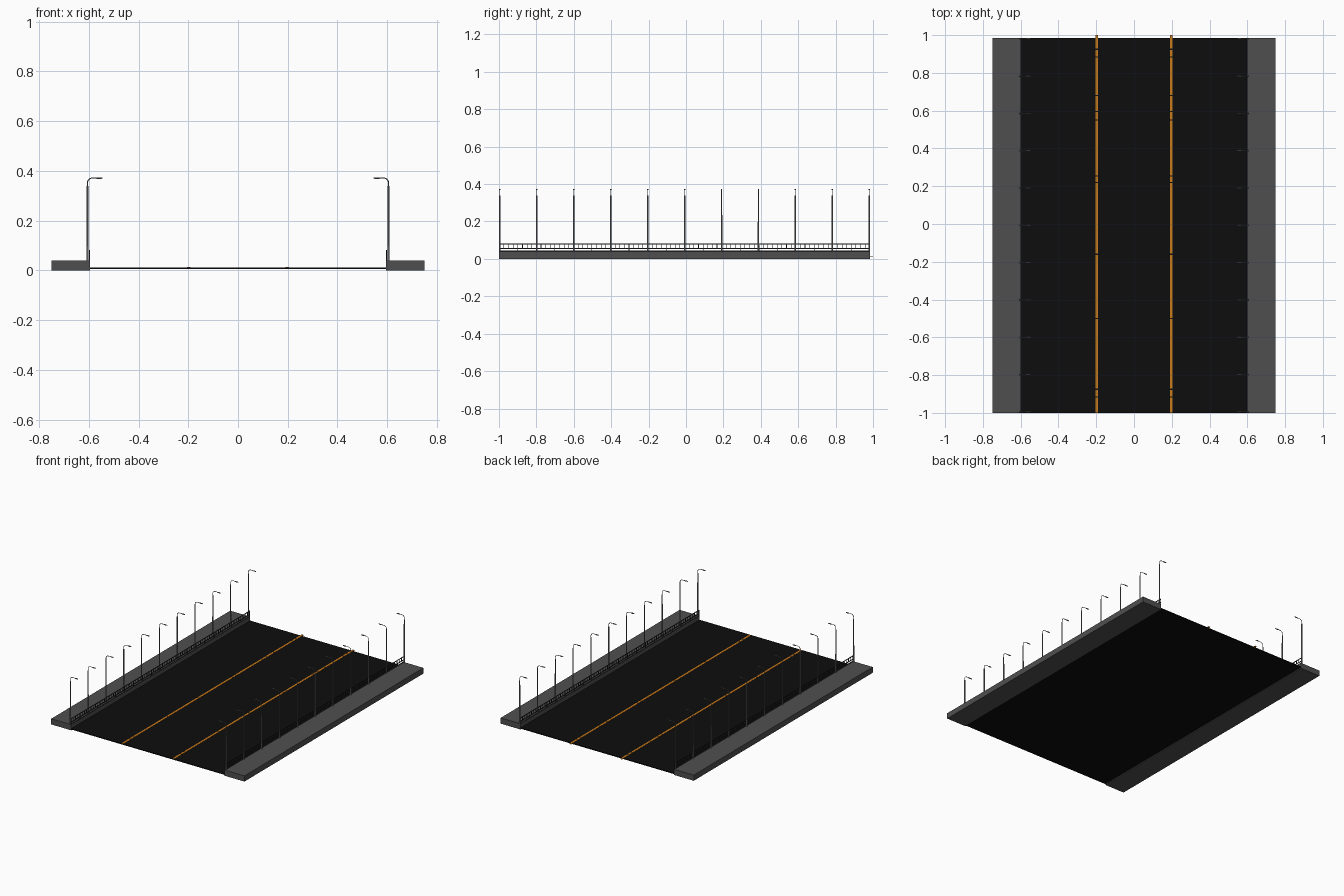
import bpy, bmesh, math
from mathutils import Matrix, Vector

if "Cube" in bpy.data.objects:
    bpy.data.objects.remove(bpy.data.objects["Cube"], do_unlink=True)


def material(name, rgb):
    m = bpy.data.materials.new(name)
    m.use_nodes = True
    m.diffuse_color = (*rgb, 1)
    m.node_tree.nodes["Principled BSDF"].inputs["Base Color"].default_value = (*rgb, 1)
    return m


ASPHALT = material("black asphalt", (0.004, 0.004, 0.004))
CONCRETE = material("grey concrete", (0.078, 0.078, 0.078))
ORANGE = material("orange paint", (0.6, 0.2, 0.01))
IRON = material("dark iron", (0.025, 0.025, 0.025))
STEEL = material("grey steel", (0.2, 0.2, 0.2))

START, END = -1.0, 0.985
EDGE = 0.595
KERB_TOP = 0.04


def add_box(bm, lo, hi):
    lo, hi = Vector(lo), Vector(hi)
    bmesh.ops.create_cube(bm, size=1, matrix=Matrix.Translation((lo + hi) / 2)
                          @ Matrix.Diagonal((*(hi - lo), 1)))


def add_object(name, mesh, mat):
    obj = bpy.data.objects.new(name, mesh)
    bpy.context.scene.collection.objects.link(obj)
    if not mesh.materials:
        mesh.materials.append(mat)
    return obj


def finish(name, bm, mat):
    mesh = bpy.data.meshes.new(name)
    bm.to_mesh(mesh)
    bm.free()
    return add_object(name, mesh, mat)


def boxes(name, mat, spans):
    bm = bmesh.new()
    for lo, hi in spans:
        add_box(bm, lo, hi)
    return finish(name, bm, mat)


# Road slab and lane lines broken by narrow gaps
boxes("road", ASPHALT, [((-EDGE, START, 0.006), (EDGE, END, 0.012))])
breaks = [-1, -0.915, -0.875, -0.5, -0.16, 0.22, 0.255, 0.55, 0.595, 0.68, 0.885, 0.925, 1]
for side, label in ((1, "left"), (-1, "right")):
    x = side * 0.198
    boxes(label + "_lane_line", ORANGE,
          [((x - 0.007, a + 0.003, 0.009), (x + 0.007, b - 0.003 * (b < 1), 0.0135))
           for a, b in zip(breaks, breaks[1:])])


# Fence: continuous rails, close pickets above, wide posts below
def fence_spans(side):
    x = side * (EDGE + 0.003)
    half = 0.002

    def bar(y0, y1, z0, z1):
        return (x - half, y0, z0), (x + half, y1, z1)

    spans = [bar(START, END, z, z + 0.004) for z in (KERB_TOP, 0.054, 0.077)]
    count = 80
    for i in range(count + 1):
        y = START + 0.002 + (END - START - 0.004) * i / count
        bottom = KERB_TOP if i % 4 == 0 else 0.056
        spans.append(bar(y - 0.0015, y + 0.0015, bottom, 0.079))
    return spans


# Street lamp: stout shaft, slim curved arm and flat head
def lamp_mesh():
    curve = bpy.data.curves.new("lamp_arm_path", "CURVE")
    curve.dimensions = "3D"
    curve.bevel_depth = 0.002
    curve.bevel_resolution = 1
    curve.use_fill_caps = True
    bend = 0.018
    points = [(0, 0, 0.33)]
    for i in range(6):
        a = math.pi / 2 * i / 5
        points.append((-bend * (1 - math.cos(a)), 0, 0.353 + bend * math.sin(a)))
    points.append((-0.05, 0, 0.372))
    spline = curve.splines.new("POLY")
    spline.points.add(len(points) - 1)
    for p, co in zip(spline.points, points):
        p.co = (*co, 1)
    temp = bpy.data.objects.new("lamp_arm_path", curve)
    arm = bpy.data.meshes.new_from_object(temp)
    bpy.data.objects.remove(temp)

    bm = bmesh.new()
    bm.from_mesh(arm)
    bpy.data.meshes.remove(arm)
    bmesh.ops.create_cone(bm, cap_ends=True, segments=10, radius1=0.0042, radius2=0.0036,
                          depth=0.30, matrix=Matrix.Translation((0, 0, KERB_TOP + 0.15)))
    bmesh.ops.create_uvsphere(bm, u_segments=10, v_segments=6, radius=1,
                              matrix=Matrix.Translation((-0.046, 0, 0.371))
                              @ Matrix.Diagonal((0.016, 0.004, 0.0035, 1)))
    for f in bm.faces:
        f.smooth = len(f.verts) <= 4
    mesh = bpy.data.meshes.new("street_lamp")
    bm.to_mesh(mesh)
    bm.free()
    return mesh


lamp = lamp_mesh()
lamp_count = 11
for side, label in ((1, "left"), (-1, "right")):
    inner, outer = sorted((side * EDGE, side * 0.75))
    boxes(label + "_pavement", CONCRETE, [((inner, START, 0), (outer, END, KERB_TOP))])
    boxes(label + "_fence", IRON, fence_spans(side))
    for i in range(lamp_count):
        obj = add_object(f"{label}_street_lamp_{i + 1}", lamp, STEEL)
        y = START + 0.005 + (END - START - 0.01) * i / (lamp_count - 1)
        obj.location = (side * 0.605, y, 0)
        obj.rotation_euler.z = 0 if side > 0 else math.pi
